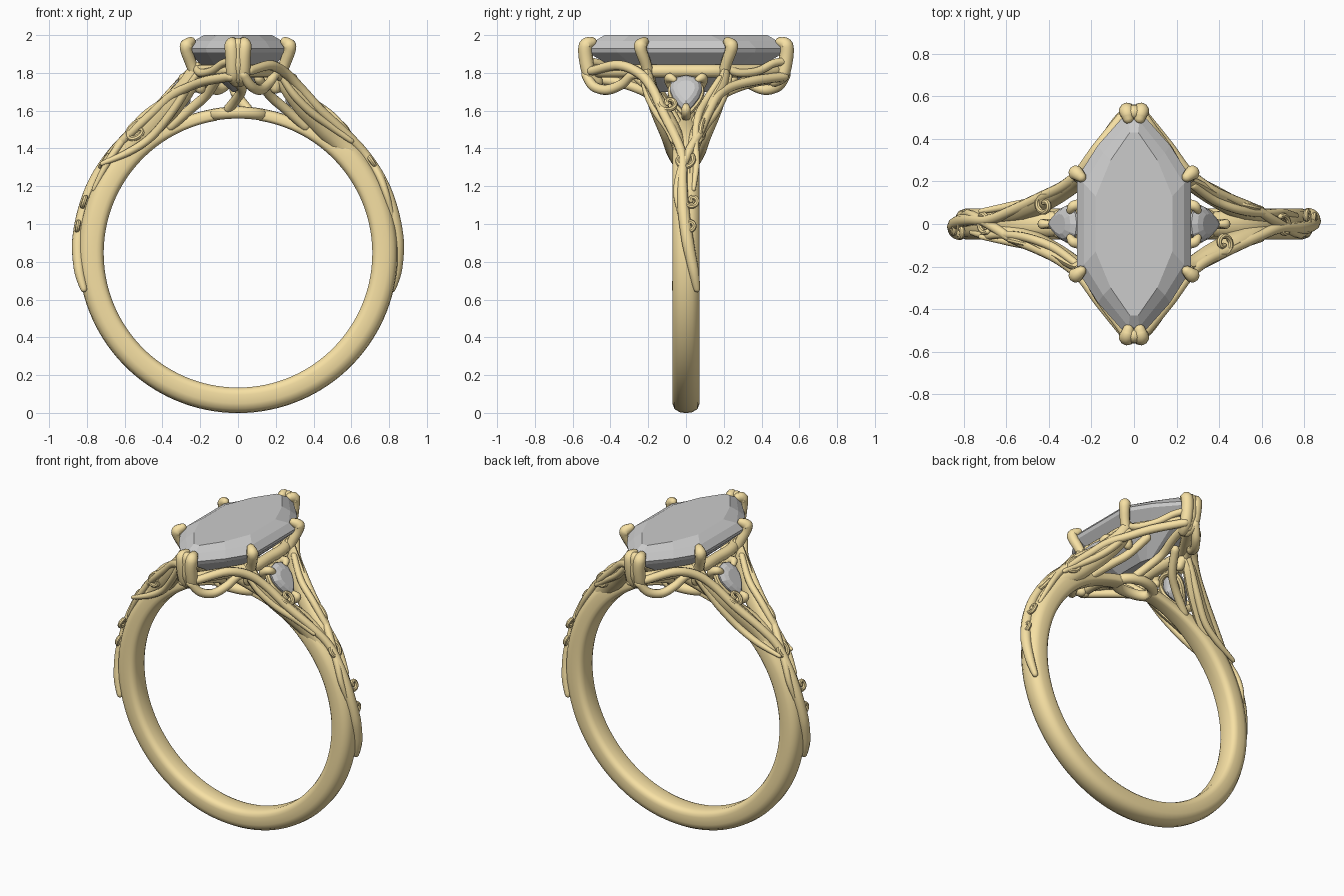
import bpy, bmesh
from math import sin, cos, pi, radians, degrees, sqrt
from mathutils import Vector

gold = bpy.data.materials.new("gold")
gold.diffuse_color = (0.93, 0.75, 0.37, 1)
CZ = 0.845                                   # centre height of the finger hole
ONE, ROT = [(1, 1)], [(1, 1), (-1, -1)]
XX, YY = [(1, 1), (-1, 1)], [(1, 1), (1, -1)]
QUAD = [(1, 1), (-1, 1), (1, -1), (-1, -1)]
metal = []


def finish(name, bm, is_metal=True):
    bmesh.ops.recalc_face_normals(bm, faces=bm.faces)
    me = bpy.data.meshes.new(name)
    bm.to_mesh(me)
    bm.free()
    ob = bpy.data.objects.new(name, me)
    bpy.context.collection.objects.link(ob)
    if is_metal:
        me.materials.append(gold)
        metal.append(ob)
    return ob


def loft(bm, rings, closed=False):
    vs = [[bm.verts.new(p) for p in r] for r in rings]
    n, m = len(vs[0]), len(vs)
    for i in range(m if closed else m - 1):
        a, b = vs[i], vs[(i + 1) % m]
        for j in range(n):
            k = (j + 1) % n
            bm.faces.new((a[j], a[k], b[k], b[j]))
    if not closed:
        bm.faces.new(vs[0])
        bm.faces.new(vs[-1])


def spline(pts, radii, closed, steps):
    P, n, out = [Vector(p) for p in pts], len(pts), []
    at = (lambda i: i % n) if closed else (lambda i: max(0, min(n - 1, i)))
    for i in range(n if closed else n - 1):
        a, b, c, d = (P[at(i + k)] for k in (-1, 0, 1, 2))
        for s in range(steps):
            t = s / steps
            p = 0.5 * (2*b + (c - a)*t + (2*a - 5*b + 4*c - d)*t*t + (3*b - a - 3*c + d)*t**3)
            out.append((p, radii[at(i)] * (1 - t) + radii[at(i + 1)] * t))
    if not closed:
        out.append((P[-1], radii[-1]))
    return out


def tube(name, pts, r, syms=ONE, closed=False, flat=1.0, steps=6, sides=10):
    """Round-ended tube through pts; flat squashes it along y; syms are x/y sign copies."""
    radii = list(r) if isinstance(r, (list, tuple)) else [r] * len(pts)
    path = spline(pts, radii, closed, steps)
    n = len(path)
    rings, nrm = [], None
    for i, (p, rad) in enumerate(path):
        q0 = path[i - 1 if closed or i else 0][0]
        q1 = path[(i + 1) % n if closed else min(i + 1, n - 1)][0]
        t = (q1 - q0).normalized()
        if nrm is None:
            nrm = t.cross(Vector((0, 1, 0)))
            if nrm.length < 0.2:
                nrm = t.cross(Vector((1, 0, 0)))
        nrm = (nrm - t * nrm.dot(t)).normalized()
        bi = t.cross(nrm)

        def ring(off, k):
            return [p + t * off * rad + nrm * cos(a) * rad * k + bi * sin(a) * rad * k * flat
                    for a in (2 * pi * j / sides for j in range(sides))]
        caps = [(0.5, 0.87), (0.87, 0.5), (0.98, 0.2)]
        if not closed and i == 0:
            rings += [ring(-o, k) for o, k in reversed(caps)]
        rings.append(ring(0, 1))
        if not closed and i == n - 1:
            rings += [ring(o, k) for o, k in caps]
    for sx, sy in syms:
        bm = bmesh.new()
        loft(bm, [[(v.x * sx, v.y * sy, v.z) for v in rg] for rg in rings], closed)
        finish(name, bm)


def B(deg, y, r=0.853):
    """Point on the band, deg measured from the top towards +x."""
    a = radians(deg)
    return (r * sin(a), y, CZ + r * cos(a))


# band: D section swept round, thinning to a bridge below the setting
bm, rings = bmesh.new(), []
for i in range(121):
    d = 9 + 342 * i / 120
    u = min(1, max(0, (min(d, 360 - d) - 18) / 30))
    u = u * u * (3 - 2 * u)
    w, th = 0.05 + 0.022 * u, 0.065 + 0.07 * u
    half = [(0.55, 0), (0.8, 0.06), (0.95, 0.15), (1, 0.28), (1, 0.62), (0.85, 0.84), (0.45, 0.97)]
    prof = half + [(0, 1)] + [(-a, b) for a, b in reversed(half)]
    rings.append([B(d, a * w, 0.711 + b * th) for a, b in prof])
loft(bm, rings)
finish("band", bm)

# oval opening in the bridge
oval = []
for k in range(16):
    a = 2 * pi * k / 16
    x = 0.13 * cos(a)
    oval.append((x, 0.08 * sin(a), CZ + sqrt(0.745 ** 2 - x * x)))
tube("bridge_oval", oval, 0.032, closed=True, steps=3)

# split shoulders
tube("shoulder", [B(60, 0.02, 0.795), B(46, 0.035, 0.8), (0.47, 0.075, 1.51), (0.36, 0.135, 1.62),
                  (0.27, 0.19, 1.73), (0.225, 0.21, 1.82)],
     [0.05, 0.058, 0.064, 0.062, 0.052, 0.038], QUAD, flat=0.62)
tube("inner_strut", [B(28, 0.04, 0.76), (0.25, 0.09, 1.61), (0.17, 0.15, 1.68), (0.11, 0.25, 1.77)],
     0.026, QUAD)
tube("end_strut", [(0.05, 0.085, 1.61), (0.01, 0.15, 1.66), (-0.02, 0.24, 1.71), (0.0, 0.36, 1.75),
                   (0.02, 0.49, 1.77)], 0.026, ROT)

# gallery rail below the main stone
rail = [(0.225, 0), (0.22, 0.17), (0.13, 0.33), (0.03, 0.47), (-0.03, 0.47), (-0.13, 0.33), (-0.22, 0.17)]
rail += [(-x, -y) for x, y in rail]
rail.pop(7)
tube("gallery_rail", [(x, y, 1.81) for x, y in rail[:7]] + [(-0.225, 0, 1.81)] + [(x, y, 1.81) for x, y in rail[7:]],
     0.035, closed=True, steps=4)

# prongs; the end ones are fused pairs
tube("side_prong", [(0.2, 0.18, 1.72), (0.245, 0.21, 1.84), (0.27, 0.235, 1.91), (0.272, 0.24, 1.945),
                    (0.25, 0.222, 1.965)], [0.03, 0.03, 0.032, 0.036, 0.026], QUAD)
tube("end_prong", [(0.012, 0.47, 1.755), (0.026, 0.51, 1.79), (0.03, 0.53, 1.88), (0.034, 0.53, 1.945),
                   (0.028, 0.5, 1.962)], [0.03, 0.037, 0.038, 0.038, 0.028], QUAD)
tube("end_prong_core", [(0, 0.5, 1.78), (0, 0.525, 1.85), (0, 0.525, 1.95)], 0.036, YY)

# vines winding from the band up to the end prongs
tube("long_vine", [B(103, 0.058, 0.838), B(96, 0.04, 0.845), B(86, 0.01, 0.848), B(75, -0.012, 0.848), B(64, -0.02),
                   B(53, -0.02), B(43, -0.06), (0.44, -0.125, 1.6), (0.33, -0.18, 1.72), (0.25, -0.25, 1.8),
                   (0.17, -0.36, 1.84), (0.06, -0.5, 1.81)],
     [0.018, 0.028, 0.033, 0.032, 0.028, 0.025, 0.025, 0.026, 0.026, 0.027, 0.027, 0.024], ROT)
tube("cross_vine", [B(76, -0.03, 0.84), B(68, -0.05, 0.845), B(60, -0.03), B(50, 0.02), B(42, 0.07), (0.45, 0.12, 1.59),
                    (0.35, 0.17, 1.68), (0.25, 0.25, 1.73), (0.16, 0.37, 1.76), (0.04, 0.52, 1.78)],
     [0.012, 0.018, 0.022, 0.023, 0.023, 0.024, 0.025, 0.025, 0.026, 0.025], ROT)
tube("short_vine", [B(66, 0.04, 0.835), B(56, 0.055, 0.84), B(46, 0.05), (0.5, 0.065, 1.57), (0.38, 0.11, 1.66),
                    (0.28, 0.18, 1.77)], [0.012, 0.018, 0.02, 0.021, 0.021, 0.018], ROT)
tube("lower_tendril", [(0.23, -0.2, 1.77), (0.2, -0.28, 1.79), (0.16, -0.34, 1.74), (0.12, -0.42, 1.71),
                       (0.07, -0.49, 1.73), (0.03, -0.53, 1.79)],
     [0.02, 0.024, 0.026, 0.027, 0.027, 0.025], ROT)
tube("upper_tendril", [(0.22, 0.2, 1.83), (0.2, 0.28, 1.8), (0.14, 0.38, 1.81), (0.08, 0.46, 1.85),
                       (0.04, 0.52, 1.86)], 0.022, ROT)
tube("side_wrap", [(0.6, -0.07, 1.44), (0.5, -0.1, 1.51), (0.39, -0.155, 1.59), (0.3, -0.2, 1.68),
                   (0.23, -0.23, 1.78)], [0.014, 0.02, 0.022, 0.022, 0.016], YY)
tube("side_wrap_left", [(-0.72, -0.06, 1.32), (-0.58, -0.085, 1.38), (-0.46, -0.11, 1.46), (-0.36, -0.16, 1.58),
                        (-0.28, -0.2, 1.7), (-0.22, -0.23, 1.79)],
     [0.012, 0.02, 0.022, 0.022, 0.022, 0.016], YY)


# scrolls curling off the vines
def curl(r, start, turn):
    out = []
    for i in range(13):
        k = r * (1 - 0.8 * i / 12)
        a = radians(start) + turn * i / 12 * 2.2 * pi
        out.append((k * cos(a), k * sin(a)))
    return out


for deg, y, r, st, turn in [(55, -0.012, 0.055, -30, 1), (71, 0.034, 0.042, 200, -1), (80, 0.02, 0.038, 200, -1)]:
    tube("band_scroll", [B(deg + degrees(v / 0.86), y + u, 0.86) for u, v in curl(r, st, turn)],
         0.013, ROT, steps=3, sides=8)
tube("face_scroll", [(-0.53 + u * 1.3, -0.088 - u * 0.3, 1.49 + v + u * 0.5) for u, v in curl(0.065, 0, 1)],
     0.014, ROT, steps=3, sides=8)
tube("shoulder_scroll", [(0.42 + u * 0.8, -0.09 + v, 1.64 - u * 0.8) for u, v in curl(0.055, 250, 1)],
     0.013, ROT, steps=3, sides=8)


# main stone: stepped hexagonal marquise
def outline(w, s, m, tx, l, z):
    q = [(w, s), (m[0], m[1]), (tx, l)]
    h = q + [(-x, y) for x, y in reversed(q)]
    return [(x, y, z) for x, y in h + [(-x, -y) for x, y in h]]


bm = bmesh.new()
loft(bm, [outline(0.03, 0.1, (0.02, 0.14), 0.008, 0.17, 1.7),
          outline(0.17, 0.16, (0.11, 0.26), 0.025, 0.37, 1.82),
          outline(0.262, 0.21, (0.165, 0.365), 0.03, 0.52, 1.908),
          outline(0.268, 0.215, (0.17, 0.37), 0.032, 0.525, 1.93),
          outline(0.235, 0.19, (0.145, 0.335), 0.025, 0.485, 1.968),
          outline(0.18, 0.13, (0.11, 0.3), 0.02, 0.43, 2.0)])
finish("main_stone", bm, False)

# pear side stones, tilted outwards, each in a thin collet with three claws
A, T = Vector((0.265, 0, 1.785)), Vector((0.4, 0, 1.59))
mid, axis = (A + T) / 2, (T - A) / 2
nor = Vector((0.82, 0, 0.57))


def pear(scale, h, n=14):
    out = []
    for k in range(n):
        a = 2 * pi * k / n
        out.append(mid + axis * (cos(a) * scale) + Vector((0, 0.112 * sin(a) * abs(sin(a / 2)) * scale, 0)) + nor * h)
    return out


for s, _ in XX:
    bm = bmesh.new()
    loft(bm, [[(p.x * s, p.y, p.z) for p in pear(k, h)] for k, h in
              [(0.1, -0.09), (0.6, -0.05), (1, -0.005), (1, 0.005), (0.8, 0.025), (0.55, 0.035)]])
    finish("side_stone", bm, False)
tube("side_collet", pear(0.93, -0.03), 0.018, XX, closed=True, steps=2, sides=8)
tube("tip_claw", [(0.34, 0, 1.57), (0.41, 0, 1.585), (0.43, 0, 1.61), (0.4, 0, 1.625)],
     [0.025, 0.024, 0.024, 0.016], XX)
tube("upper_claw", [(0.23, 0.07, 1.72), (0.25, 0.09, 1.76), (0.285, 0.085, 1.775), (0.3, 0.065, 1.765)],
     [0.025, 0.026, 0.025, 0.018], QUAD)

# smooth metal, faceted stones
for ob in metal:
    ob.select_set(True)
bpy.context.view_layer.objects.active = metal[0]
bpy.ops.object.shade_smooth_by_angle(angle=radians(40))
